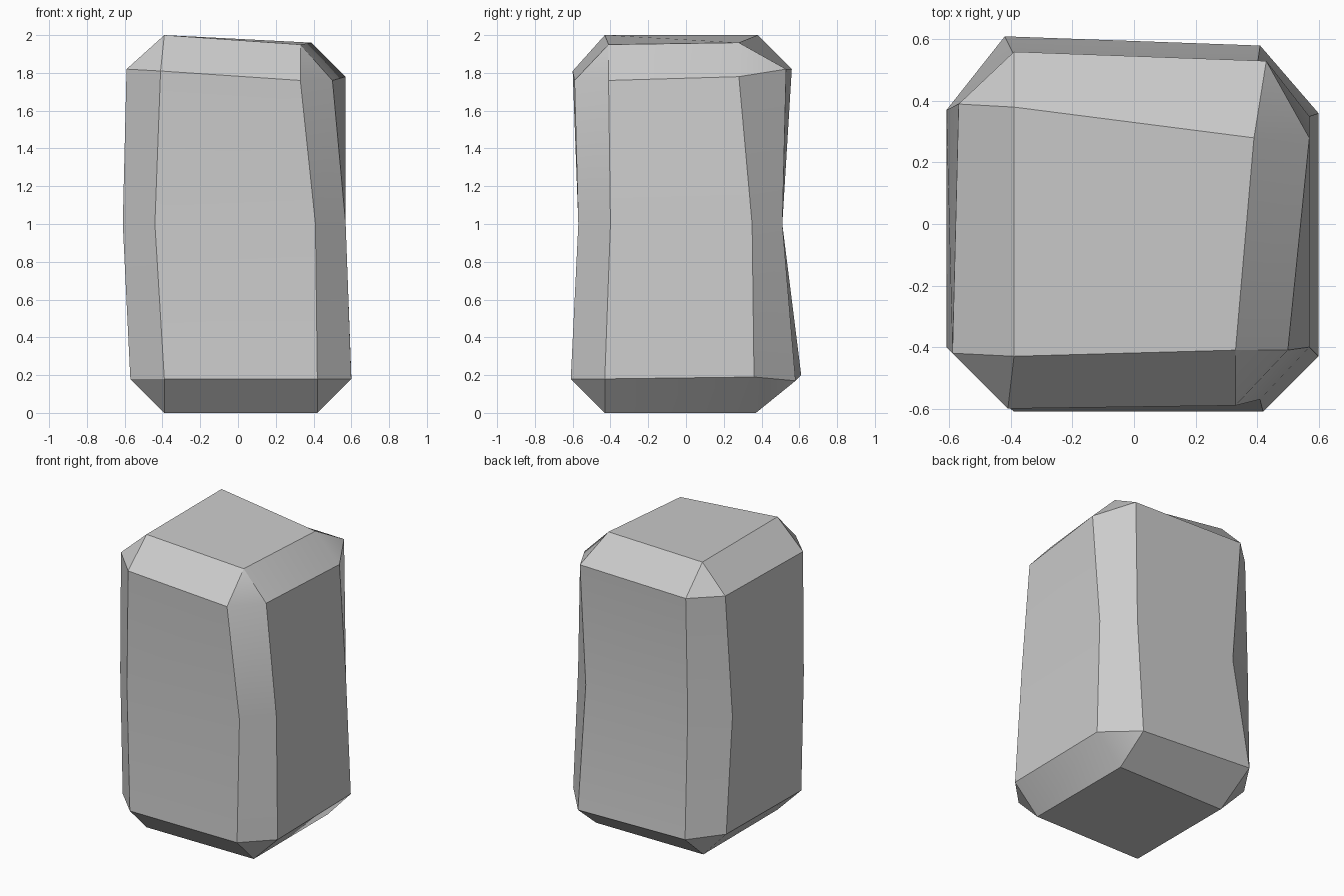
import bpy
import bmesh
import math


def remove_default_cube():
    cube = bpy.data.objects.get("Cube")
    if cube:
        bpy.data.objects.remove(cube, do_unlink=True)


def flat_material(name, colour):
    material = bpy.data.materials.new(name)
    material.use_nodes = True
    material.diffuse_color = colour
    shader = material.node_tree.nodes["Principled BSDF"]
    shader.inputs["Base Color"].default_value = colour
    shader.inputs["Roughness"].default_value = 0.8
    return material


# Corner order: front left, front right, back right, back left as seen from the front
bottom_cap = [(-.39, -.43, 0), (.42, -.43, 0), (.42, .37, 0), (-.39, .37, 0)]
top_cap = [(-.39, -.43, 2), (.33, -.41, 1.95), (.39, .28, 1.96), (-.39, .38, 2)]

# Eight-sided sections, two points for each chamfered upright corner
foot_ring = [(-.57, -.43, .18), (-.39, -.61, .18), (.42, -.61, .18), (.6, -.43, .18),
             (.6, .36, .19), (.41, .58, .17), (-.42, .61, .2), (-.57, .38, .19)]
waist_ring = [(-.61, -.4, 1), (-.44, -.57, 1), (.41, -.57, 1), (.57, -.4, 1),
              (.57, .35, 1), (.4, .51, 1), (-.37, .51, 1), (-.61, .37, 1)]
shoulder_ring = [(-.59, -.42, 1.82), (-.41, -.6, 1.81), (.33, -.59, 1.76), (.5, -.41, 1.76),
                 (.57, .28, 1.78), (.43, .53, 1.82), (-.39, .56, 1.82), (-.57, .39, 1.82)]


def add_cap(bm, cap, ring):
    """Close a section with a flat cap, sloped sides and corner triangles."""
    bm.faces.new(cap)
    for i, corner in enumerate(cap):
        first, second = ring[2 * i], ring[2 * i + 1]
        following = ring[(2 * i + 2) % len(ring)]
        bm.faces.new((corner, first, second))
        bm.faces.new((corner, second, following, cap[(i + 1) % len(cap)]))


def build_block(name, material):
    bm = bmesh.new()
    rings = [[bm.verts.new(point) for point in ring]
             for ring in (foot_ring, waist_ring, shoulder_ring)]

    # Upright walls and chamfers
    for lower, upper in zip(rings, rings[1:]):
        for i in range(len(lower)):
            j = (i + 1) % len(lower)
            bm.faces.new((lower[i], lower[j], upper[j], upper[i]))

    # Base and top with bevelled rims
    add_cap(bm, [bm.verts.new(point) for point in bottom_cap], rings[0])
    add_cap(bm, [bm.verts.new(point) for point in top_cap], rings[-1])
    bmesh.ops.recalc_face_normals(bm, faces=bm.faces)

    mesh = bpy.data.meshes.new(name)
    bm.to_mesh(mesh)
    bm.free()
    mesh.materials.append(material)
    block = bpy.data.objects.new(name, mesh)
    bpy.context.collection.objects.link(block)
    return block


remove_default_cube()
stone_grey = flat_material("stone_grey", (0.6, 0.6, 0.6, 1))
stone_block = build_block("stone_block", stone_grey)

# Smooth the gentle bend at the waist, keep the chamfers crisp
bpy.ops.object.select_all(action="DESELECT")
stone_block.select_set(True)
bpy.context.view_layer.objects.active = stone_block
bpy.ops.object.shade_smooth_by_angle(angle=math.radians(30))
